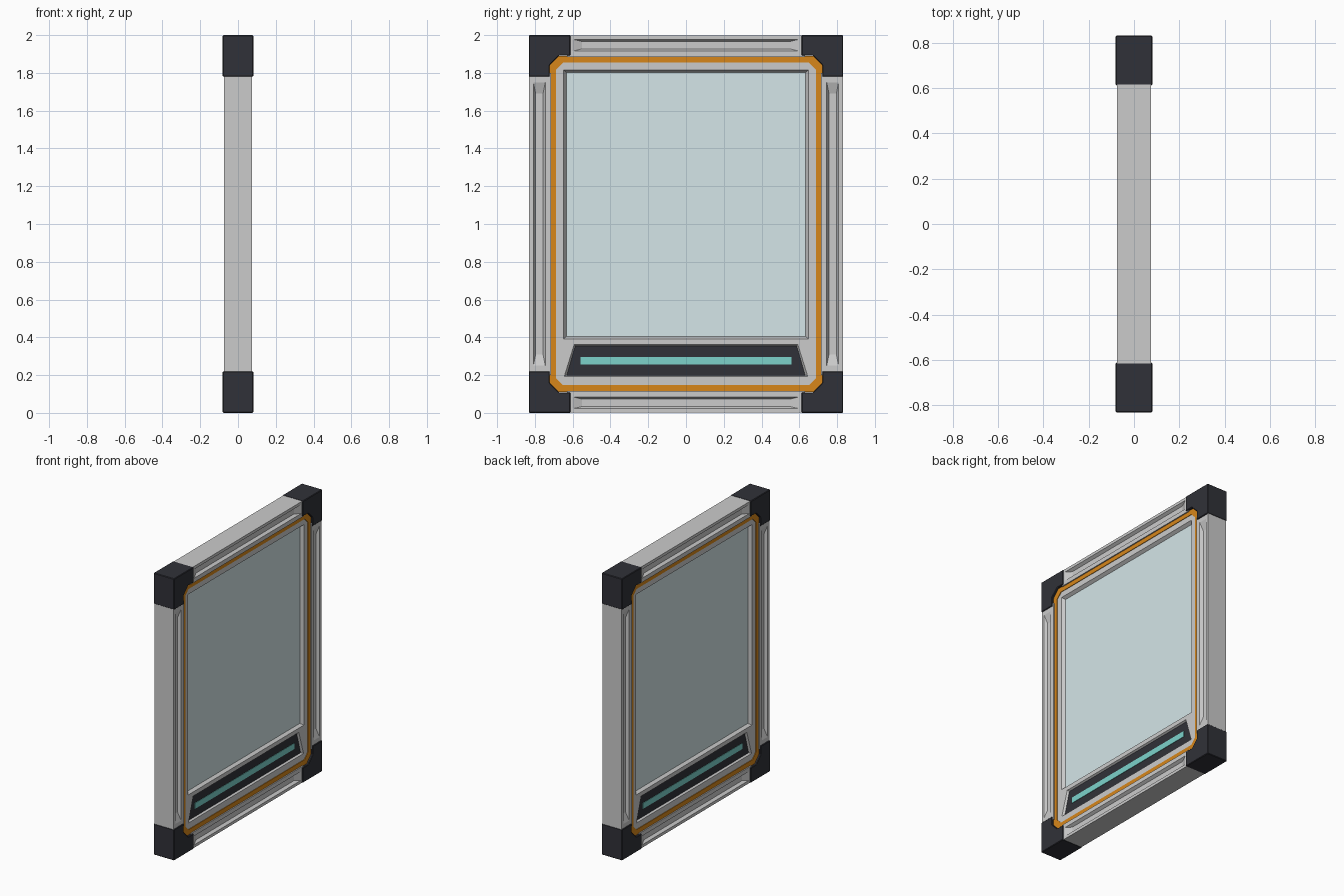
import bpy, bmesh

if "Cube" in bpy.data.objects:
    bpy.data.objects.remove(bpy.data.objects["Cube"])


def material(name, rgb):
    m = bpy.data.materials.new(name)
    m.diffuse_color = (*rgb, 1)
    m.use_nodes = True
    m.node_tree.nodes["Principled BSDF"].inputs["Base Color"].default_value = m.diffuse_color
    return m


DARK = material("dark_plastic", (0.03, 0.031, 0.04))
ORANGE = material("orange_trim", (0.68, 0.24, 0.01))
GLASS = material("pale_glass", (0.66, 0.79, 0.81))
TEAL = material("teal_light", (0.2, 0.65, 0.6))


def loft(name, sections, mat=None, bevel=0):
    """Solid through (x, [(y, z), ...]) outlines."""
    bm = bmesh.new()
    rings = [[bm.verts.new((x, y, z)) for y, z in pts] for x, pts in sections]
    n = len(rings[0])
    for a, b in zip(rings, rings[1:]):
        for i in range(n):
            j = (i + 1) % n
            bm.faces.new((a[i], a[j], b[j], b[i]))
    bm.faces.new(rings[0])
    bm.faces.new(rings[-1])
    bmesh.ops.recalc_face_normals(bm, faces=bm.faces)
    if bevel:
        bmesh.ops.bevel(bm, geom=bm.edges[:], offset=bevel, segments=1,
                        affect='EDGES')
    me = bpy.data.meshes.new(name)
    bm.to_mesh(me)
    bm.free()
    ob = bpy.data.objects.new(name, me)
    bpy.context.collection.objects.link(ob)
    if mat:
        me.materials.append(mat)
    return ob


def prism(name, h, pts, mat=None, bevel=0):
    return loft(name, [(-h, pts), (h, pts)], mat, bevel)


def rect(y0, y1, z0, z1):
    return [(y0, z0), (y1, z0), (y1, z1), (y0, z1)]


def octagon(w, z0, z1, c):
    return [(w - c, z0), (w, z0 + c), (w, z1 - c), (w - c, z1),
            (c - w, z1), (-w, z1 - c), (-w, z0 + c), (c - w, z0)]


def cut(ob, cutters):
    for c in cutters:
        c.hide_render = True
        m = ob.modifiers.new("cut", 'BOOLEAN')
        m.operation, m.object, m.solver = 'DIFFERENCE', c, 'EXACT'
        bpy.context.view_layer.objects.active = ob
        bpy.ops.object.modifier_apply(modifier=m.name)
        bpy.data.objects.remove(c)


def pockets(top, floor, surface, depth):
    """Tapered pocket cutters on both faces."""
    return [loft("cutter", [(s * (surface + 0.01), top), (s * surface, top),
                            (s * depth, floor)]) for s in (-1, 1)]


# outer bars with tapered grooves
for s, label in ((-1, "left"), (1, "right")):
    bar = prism(label + "_bar", 0.075, rect(s * 0.715, s * 0.83, 0.2, 1.8))
    cut(bar, pockets(rect(s * 0.745, s * 0.808, 0.25, 1.75),
                     rect(s * 0.757, s * 0.796, 0.31, 1.69), 0.075, 0.055))
for s, label in ((-1, "bottom"), (1, "top")):
    bar = prism(label + "_bar", 0.075,
                rect(-0.63, 0.63, 1 + s * 0.885, 1 + s * 0.9985))
    cut(bar, pockets(rect(-0.6, 0.6, 1 + s * 0.915, 1 + s * 0.978),
                     rect(-0.55, 0.55, 1 + s * 0.927, 1 + s * 0.966),
                     0.075, 0.055))

# notched corner caps
for sy in (-1, 1):
    for sz in (-1, 1):
        pts = [(0.612, 1.0), (0.832, 1.0), (0.832, 0.78), (0.722, 0.78),
               (0.722, 0.842), (0.672, 0.892), (0.612, 0.892)]
        prism("corner_cap", 0.081,
              [(sy * y, 1 + sz * z) for y, z in pts], DARK, 0.004)

# orange trim ring
trim = prism("orange_trim", 0.067, octagon(0.724, 0.11, 1.89, 0.05), ORANGE)
cut(trim, [prism("cutter", 0.1, octagon(0.687, 0.147, 1.855, 0.036))])

# inner panel with window opening and lower display recess
panel = prism("inner_panel", 0.063, octagon(0.689, 0.145, 1.857, 0.036))
cut(panel, pockets(rect(-0.648, 0.648, 0.392, 1.815),
                   rect(-0.632, 0.632, 0.406, 1.8), 0.063, 0.04))
cut(panel, pockets([(-0.645, 0.192), (0.645, 0.192), (0.592, 0.362), (-0.592, 0.362)],
                   [(-0.63, 0.2), (0.63, 0.2), (0.585, 0.354), (-0.585, 0.354)],
                   0.063, 0.048))

# glass, display and light strip
prism("window_glass", 0.042, rect(-0.633, 0.633, 0.405, 1.801), GLASS)
prism("display_plate", 0.05,
      [(-0.631, 0.199), (0.631, 0.199), (0.586, 0.355), (-0.586, 0.355)], DARK)
prism("light_strip", 0.053, rect(-0.558, 0.558, 0.255, 0.296), TEAL)
